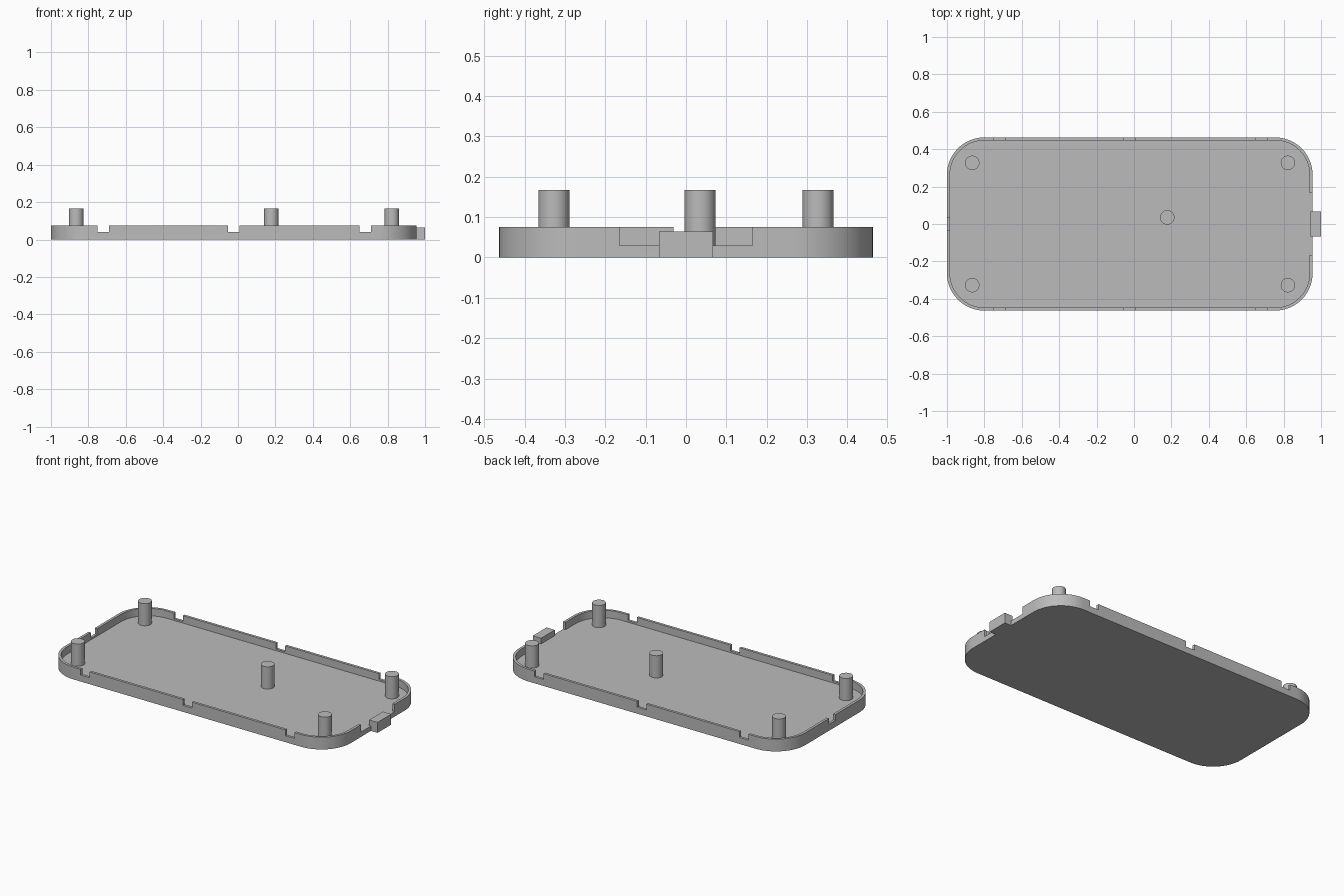
import bpy
import bmesh
from math import cos, sin, pi, radians

if "Cube" in bpy.data.objects:
    bpy.data.objects.remove(bpy.data.objects["Cube"], do_unlink=True)

# Overall sizes
LEFT, RIGHT, HALF_Y = -1.0, 0.955, 0.463
CENTER_X = (LEFT + RIGHT) / 2
HALF_X = (RIGHT - LEFT) / 2
CORNER, WALL = 0.2, 0.016
FLOOR_Z, NOTCH_Z, RIM_Z, POST_Z = 0.03, 0.04, 0.076, 0.167

grey = bpy.data.materials.new("plain grey")
grey.use_nodes = True
grey.diffuse_color = (0.5, 0.5, 0.5, 1)
grey.node_tree.nodes["Principled BSDF"].inputs["Base Color"].default_value = (0.5, 0.5, 0.5, 1)


def finish(name, bm):
    """Turn a bmesh into a named grey object."""
    bmesh.ops.recalc_face_normals(bm, faces=bm.faces)
    mesh = bpy.data.meshes.new(name)
    bm.to_mesh(mesh)
    bm.free()
    mesh.materials.append(grey)
    obj = bpy.data.objects.new(name, mesh)
    bpy.context.collection.objects.link(obj)
    return obj


def rounded_slab(name, inset, z0, z1, steps=16):
    """Extruded rounded rectangle, shrunk by inset."""
    bm = bmesh.new()
    r = CORNER - inset
    verts = []
    for quarter, (sx, sy) in enumerate([(1, 1), (-1, 1), (-1, -1), (1, -1)]):
        cx = CENTER_X + sx * (HALF_X - CORNER)
        cy = sy * (HALF_Y - CORNER)
        for i in range(steps + 1):
            a = (quarter + i / steps) * pi / 2
            verts.append(bm.verts.new((cx + r * cos(a), cy + r * sin(a), z0)))
    base = bm.faces.new(verts)
    top = bmesh.ops.extrude_face_region(bm, geom=[base])["geom"]
    bmesh.ops.translate(bm, vec=(0, 0, z1 - z0),
                        verts=[v for v in top if isinstance(v, bmesh.types.BMVert)])
    return finish(name, bm)


def box(name, x0, x1, y0, y1, z0, z1):
    bm = bmesh.new()
    bmesh.ops.create_cube(bm, size=1)
    for v in bm.verts:
        v.co = ((x0 + x1) / 2 + v.co.x * (x1 - x0),
                (y0 + y1) / 2 + v.co.y * (y1 - y0),
                (z0 + z1) / 2 + v.co.z * (z1 - z0))
    return finish(name, bm)


def smooth(obj):
    bpy.ops.object.select_all(action="DESELECT")
    obj.select_set(True)
    bpy.context.view_layer.objects.active = obj
    bpy.ops.object.shade_smooth_by_angle(angle=radians(30))


def carve(target, cutters):
    """Cut each cutter away, then discard it."""
    bpy.context.view_layer.objects.active = target
    for cutter in cutters:
        cutter.hide_render = True
        mod = target.modifiers.new("cut", "BOOLEAN")
        mod.operation, mod.solver, mod.object = "DIFFERENCE", "EXACT", cutter
        bpy.ops.object.modifier_apply(modifier=mod.name)
        bpy.data.objects.remove(cutter, do_unlink=True)


# Tray: hollowed slab with notches in the rim
tray = rounded_slab("tray", 0, 0, RIM_Z)
cutters = [rounded_slab("hollow_cutter", WALL, FLOOR_Z, 0.2)]
for x in (-0.72, -0.022, 0.68):
    for side in (-1, 1):
        y = side * HALF_Y
        cutters.append(box("rim_notch_cutter", x - 0.031, x + 0.031,
                           y - 0.03, y + 0.03, NOTCH_Z, 0.2))
cutters.append(box("end_notch_cutter", LEFT - 0.03, LEFT + 0.03,
                   -0.031, 0.031, NOTCH_Z, 0.2))
cutters.append(box("wide_gap_cutter", RIGHT - 0.03, RIGHT + 0.03,
                   -0.165, 0.165, FLOOR_Z, 0.2))
carve(tray, cutters)
smooth(tray)

# Latch tab in the wide gap
box("latch_tab", RIGHT - WALL + 0.004, 1.0, -0.067, 0.067, 0, 0.065)

# Posts: four near the corners, one off centre
spots = [(x, y) for x in (-0.865, 0.823) for y in (-0.327, 0.327)] + [(0.178, 0.035)]
for x, y in spots:
    bottom = FLOOR_Z - 0.01
    bm = bmesh.new()
    bmesh.ops.create_cone(bm, cap_ends=True, segments=40, radius1=0.0385,
                          radius2=0.0385, depth=POST_Z - bottom)
    bmesh.ops.translate(bm, vec=(x, y, (POST_Z + bottom) / 2), verts=bm.verts)
    smooth(finish("post", bm))
